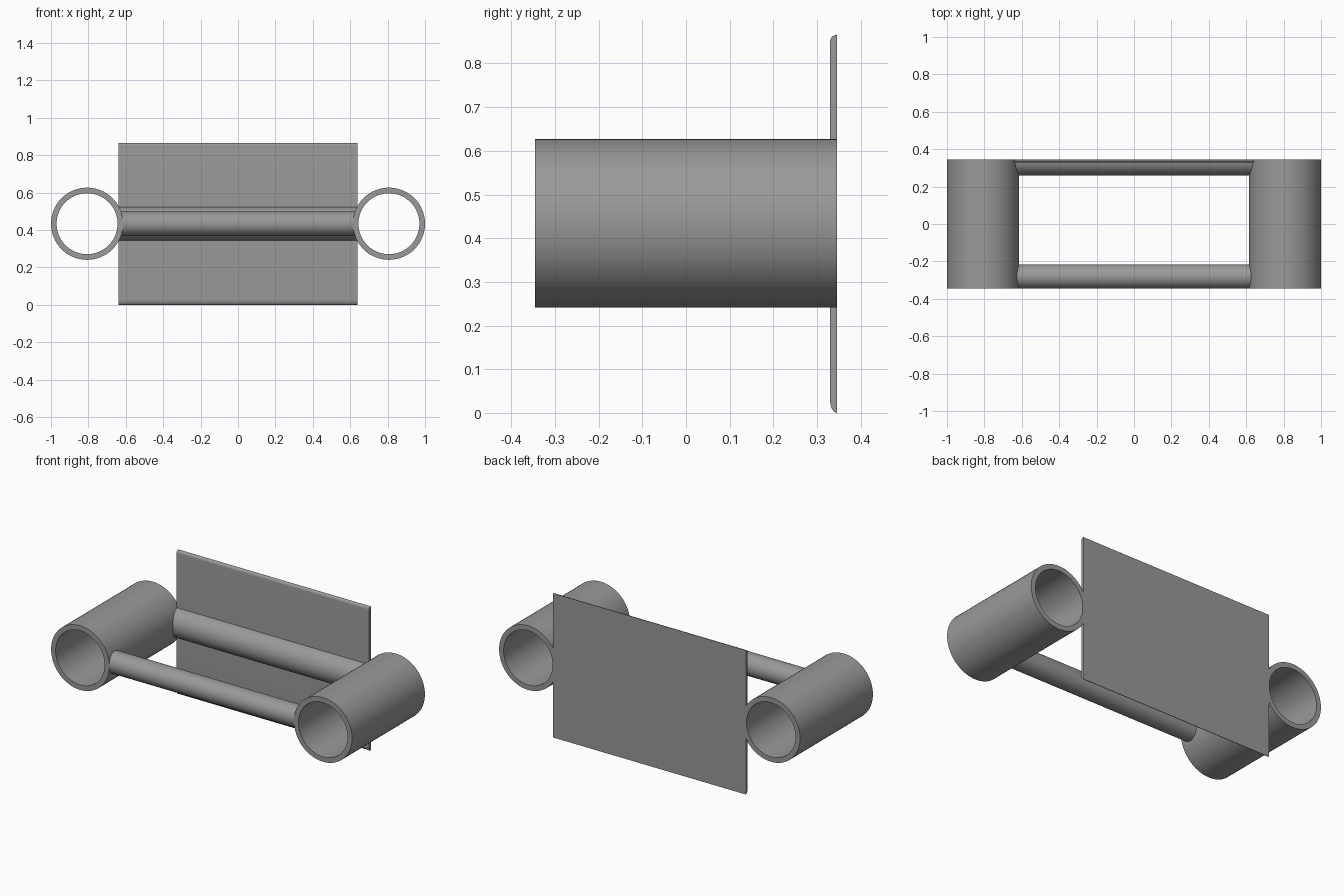
import bpy, math

if "Cube" in bpy.data.objects:
    bpy.data.objects.remove(bpy.data.objects["Cube"])

grey = bpy.data.materials.new("plain grey")
grey.diffuse_color = (0.32, 0.32, 0.32, 1)
grey.use_nodes = True
grey.node_tree.nodes["Principled BSDF"].inputs["Base Color"].default_value = grey.diffuse_color
AXIS_Z = 0.434


def finish(obj, angle=30):
    obj.data.materials.append(grey)
    bpy.ops.object.select_all(action='DESELECT')
    obj.select_set(True)
    bpy.context.view_layer.objects.active = obj
    bpy.ops.object.shade_smooth_by_angle(angle=math.radians(angle))
    return obj


def mesh_object(name, verts, faces):
    mesh = bpy.data.meshes.new(name)
    mesh.from_pydata(verts, [], faces)
    obj = bpy.data.objects.new(name, mesh)
    bpy.context.collection.objects.link(obj)
    return finish(obj)


def extrude_x(name, profile, half):
    """Closed (y, z) profile, anticlockwise seen from +x, swept along x."""
    n = len(profile)
    verts = [(x, y, z) for x in (-half, half) for y, z in profile]
    faces = [(i, (i + 1) % n, n + (i + 1) % n, n + i)[::-1] for i in range(n)]
    faces += [tuple(range(n))[::-1], tuple(range(n, 2 * n))]
    return mesh_object(name, verts, faces)


def tube(name, x, outer=0.193, inner=0.163, half=0.346, n=64):
    """Open pipe along y."""
    rings = [(outer, -half), (outer, half), (inner, half), (inner, -half)]
    verts = [(x + r * math.cos(2 * math.pi * i / n), y,
              AXIS_Z + r * math.sin(2 * math.pi * i / n))
             for r, y in rings for i in range(n)]
    faces = [(k * n + i, ((k + 1) % 4) * n + i,
              ((k + 1) % 4) * n + (i + 1) % n, k * n + (i + 1) % n)
             for k in range(4) for i in range(n)]
    return mesh_object(name, verts, faces)


def arc(cy, cz, ry, rz, a0, a1, n):
    return [(cy + ry * math.cos(math.radians(a0 + (a1 - a0) * i / n)),
             cz + rz * math.sin(math.radians(a0 + (a1 - a0) * i / n)))
            for i in range(n + 1)]


# Side pipes
tube("left_pipe", -0.807)
tube("right_pipe", 0.807)

# Round bar joining the pipes at the front
extrude_x("front_bar", arc(-0.281, AXIS_Z, 0.065, 0.065, 0, 360, 40)[:-1], 0.63)

# Half-round bar on the front of the plate
extrude_x("rear_bar", arc(0.345, AXIS_Z, 0.087, 0.09, 90, 270, 32), 0.638)

# Back plate with rounded front edges at the top and bottom
plate = [(0.346, 0.866)]
plate += arc(0.346, 0.85, 0.016, 0.016, 90, 180, 8)[1:]
plate += arc(0.346, 0.028, 0.016, 0.028, 180, 270, 8)
extrude_x("back_plate", plate, 0.64)
